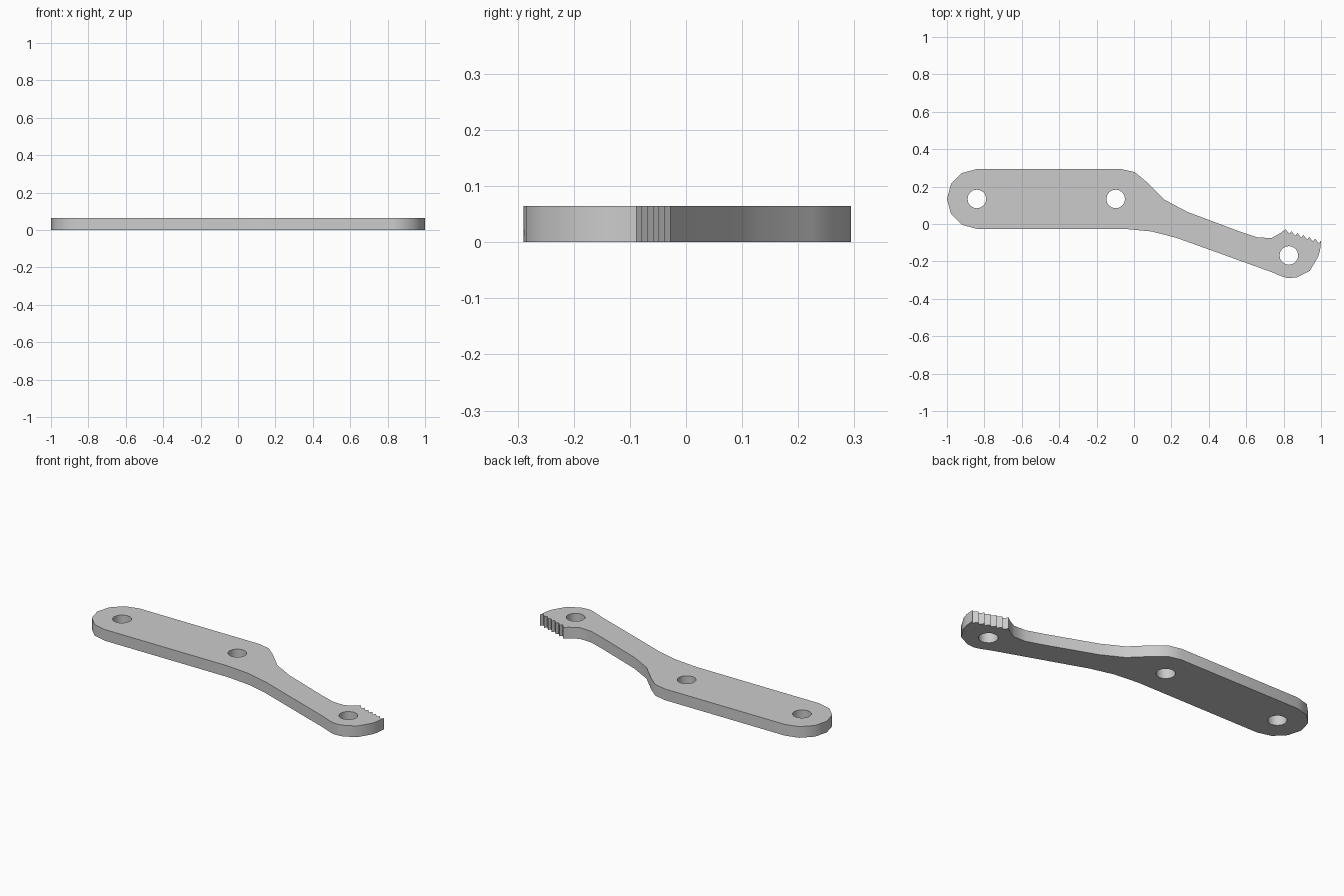
import bpy, bmesh
from math import sin, cos, radians, tau
from mathutils import Vector

cube = bpy.data.objects.get("Cube")
if cube:
    bpy.data.objects.remove(cube)

THICK = 0.065

# Material
grey = bpy.data.materials.new("plain grey")
grey.use_nodes = True
colour = (0.6, 0.6, 0.6, 1)
grey.diffuse_color = colour
grey.node_tree.nodes["Principled BSDF"].inputs["Base Color"].default_value = colour


def ring(centre, radius, start, steps, step):
    """Points on an arc, angles in degrees."""
    return [Vector(centre) + radius * Vector((cos(radians(start + i * step)),
            sin(radians(start + i * step)))) for i in range(steps)]


# Rounded end of the handle, then lower edge and jaw end
outline = ring((-0.84, 0.134), 0.16, 90, 7, 30)
outline += [Vector(p) for p in (
    (-0.05, -0.026), (0.095, -0.04), (0.23, -0.075), (0.73, -0.255),
    (0.79, -0.28), (0.825, -0.29), (0.87, -0.285), (0.94, -0.25),
    (0.985, -0.175), (0.995, -0.14))]

# Row of saw teeth along the jaw
first, last, TEETH = Vector((1.0, -0.088)), Vector((0.81, -0.028)), 7
pitch = (last - first) / (TEETH - 1)
for i in range(TEETH):
    tip = first + pitch * i
    outline.append(tip)
    if i < TEETH - 1:
        outline += [tip + pitch * 0.25 + Vector((-0.002, -0.017)),
                    tip + pitch * 0.6 + Vector((0, -0.013))]

# Upper edge back to the handle
outline += [Vector(p) for p in (
    (0.785, -0.047), (0.735, -0.075), (0.66, -0.072), (0.565, -0.04),
    (0.285, 0.065), (0.163, 0.13), (0.067, 0.225), (0.005, 0.277),
    (-0.07, 0.294))]

# Flat plate with three bolt holes
curve = bpy.data.curves.new("lever_plate", "CURVE")
curve.dimensions = "2D"
curve.fill_mode = "BOTH"
curve.extrude = THICK / 2
holes = [ring(c, 0.05, 0, 16, 22.5)
         for c in ((-0.84, 0.134), (-0.098, 0.134), (0.828, -0.168))]
for loop in [outline] + holes:
    spline = curve.splines.new("POLY")
    spline.points.add(len(loop) - 1)
    for point, p in zip(spline.points, loop):
        point.co = (p.x, p.y, 0, 1)
    spline.use_cyclic_u = True

plate = bpy.data.objects.new("lever_plate", curve)
bpy.context.collection.objects.link(plate)
for o in bpy.context.selected_objects:
    o.select_set(False)
plate.select_set(True)
bpy.context.view_layer.objects.active = plate
bpy.ops.object.convert(target="MESH")
plate = bpy.context.object

# Weld and stand on the ground
bm = bmesh.new()
bm.from_mesh(plate.data)
bmesh.ops.remove_doubles(bm, verts=bm.verts, dist=0.0005)
bmesh.ops.recalc_face_normals(bm, faces=bm.faces)
bmesh.ops.translate(bm, verts=bm.verts, vec=(0, 0, THICK / 2))
bm.to_mesh(plate.data)
bm.free()
plate.data.materials.clear()
plate.data.materials.append(grey)
bpy.ops.object.shade_smooth_by_angle(angle=radians(35))
